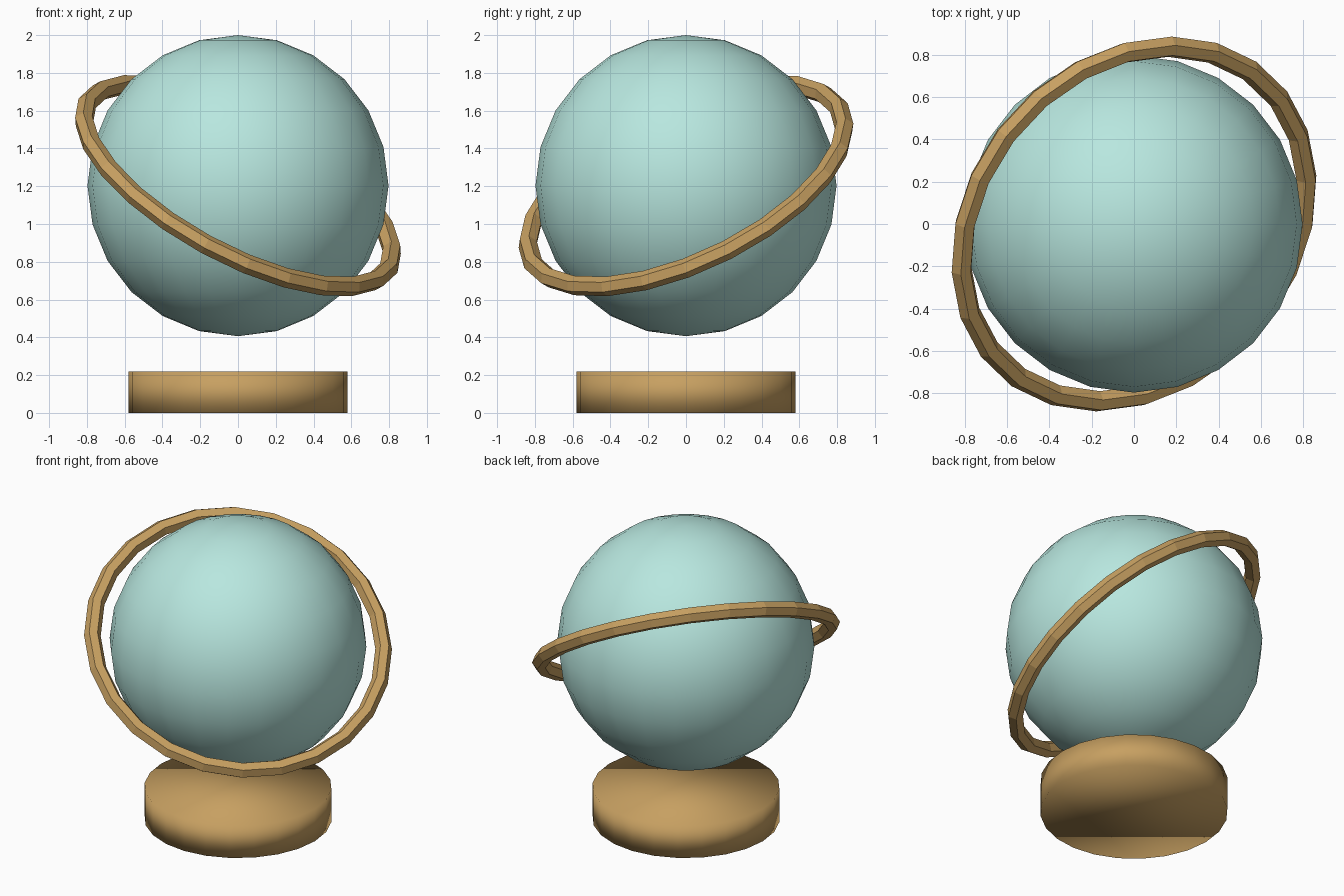
import bpy

if "Cube" in bpy.data.objects:
    bpy.data.objects.remove(bpy.data.objects["Cube"])

TEAL = (0.48, 0.80, 0.74, 1)
GOLD = (0.57, 0.35, 0.12, 1)


def paint(name, color):
    mat = bpy.data.materials.new(name)
    mat.diffuse_color = color
    mat.use_nodes = True
    mat.node_tree.nodes["Principled BSDF"].inputs["Base Color"].default_value = mat.diffuse_color
    return mat


def finish(name, mat, smooth):
    obj = bpy.context.object
    obj.name = name
    obj.data.materials.append(mat)
    if smooth:
        bpy.ops.object.shade_smooth()
    return obj


teal = paint("teal", TEAL)
gold = paint("gold", GOLD)

# Low round base, shaded smooth right over its rim
bpy.ops.mesh.primitive_cylinder_add(vertices=24, radius=0.58, depth=0.22,
                                    location=(0, 0, 0.11))
finish("base", gold, True)

# Floating globe
bpy.ops.mesh.primitive_uv_sphere_add(segments=24, ring_count=12, radius=0.797,
                                     location=(0, 0, 1.203))
finish("globe", teal, True)

# Tilted faceted ring around the globe
bpy.ops.mesh.primitive_torus_add(major_segments=24, minor_segments=6,
                                 major_radius=0.91, minor_radius=0.052,
                                 location=(0, 0, 1.203), rotation=(0.4, 0.5, 0))
finish("ring", gold, False)
